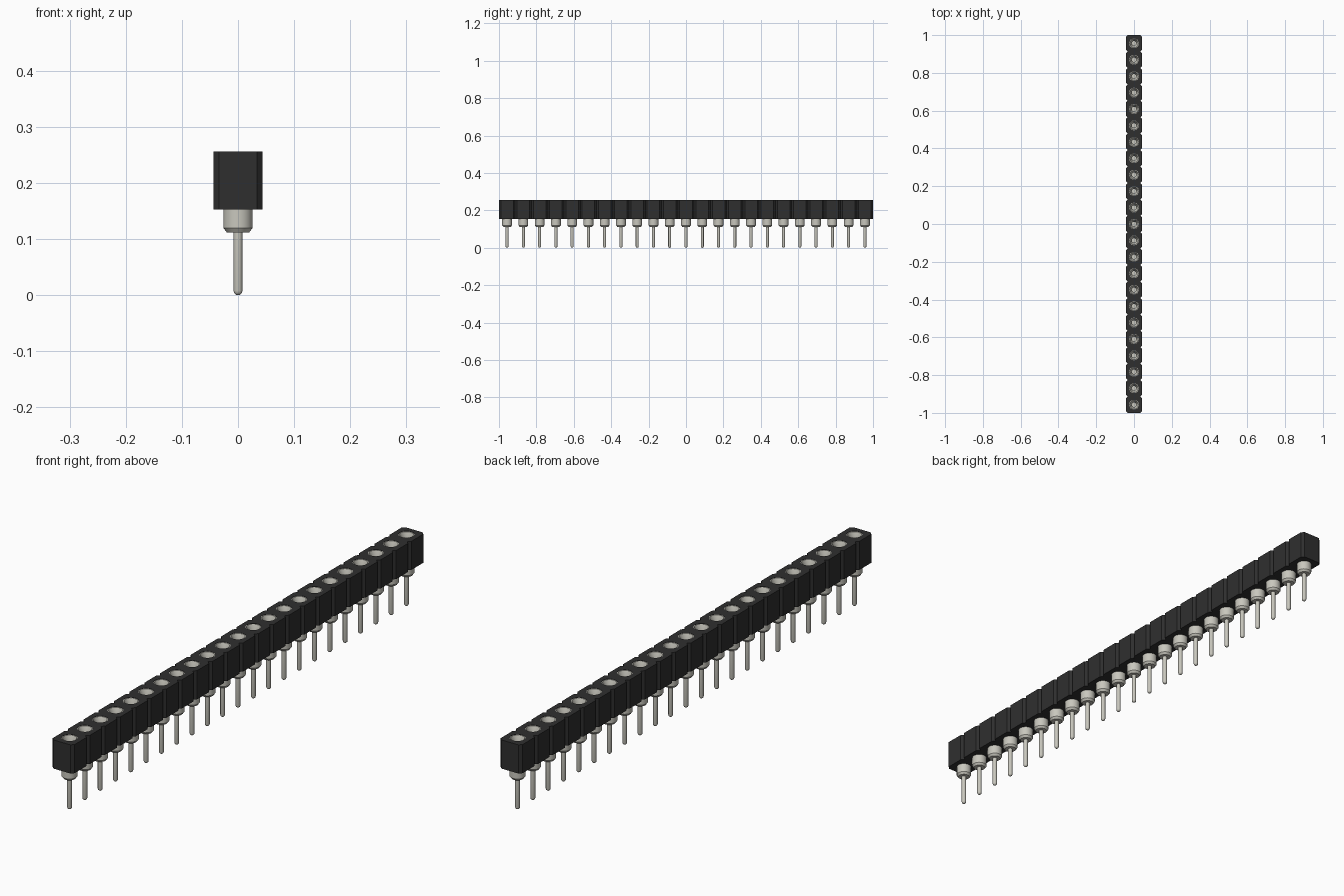
import bpy
import bmesh
import math

COUNT = 23
PITCH = 2 / COUNT
HALF = PITCH / 2
CHAMFER = 0.010
BODY_BOTTOM, BODY_TOP = 0.153, 0.256
SLEEVE_R = 0.026
SIDES = 24

if "Cube" in bpy.data.objects:
    bpy.data.objects.remove(bpy.data.objects["Cube"], do_unlink=True)


def make_material(name, colour, metallic=0.0):
    mat = bpy.data.materials.new(name)
    mat.use_nodes = True
    mat.diffuse_color = (*colour, 1)
    shader = mat.node_tree.nodes["Principled BSDF"]
    shader.inputs["Base Color"].default_value = (*colour, 1)
    shader.inputs["Roughness"].default_value = 0.6
    return mat


def finish(bm, name, mat):
    bmesh.ops.recalc_face_normals(bm, faces=bm.faces[:])
    mesh = bpy.data.meshes.new(name)
    bm.to_mesh(mesh)
    bm.free()
    mesh.materials.append(mat)
    obj = bpy.data.objects.new(name, mesh)
    bpy.context.collection.objects.link(obj)
    return obj


def add_loop(bm, points, z):
    verts = [bm.verts.new((x, y, z)) for x, y in points]
    return [bm.edges.new((v, verts[i - 1])) for i, v in enumerate(verts)]


black = make_material("black plastic", (0.028, 0.028, 0.028))
metal = make_material("pale metal", (0.58, 0.57, 0.51))
centres = [(i - (COUNT - 1) / 2) * PITCH for i in range(COUNT)]

# Housing: notched strip outline with a round hole in every cell, extruded up
right = []
for i, y in enumerate(centres):
    if i == 0:
        right.append((HALF - CHAMFER, y - HALF))
    right += [(HALF, y - HALF + CHAMFER), (HALF, y + HALF - CHAMFER),
              (HALF - CHAMFER, y + HALF)]
outline = right + [(-x, y) for x, y in reversed(right)]

bm = bmesh.new()
edges = add_loop(bm, outline, BODY_BOTTOM)
for y in centres:
    ring = [(SLEEVE_R * math.cos(math.tau * k / SIDES),
             y + SLEEVE_R * math.sin(math.tau * k / SIDES)) for k in range(SIDES)]
    edges += add_loop(bm, ring, BODY_BOTTOM)
bmesh.ops.triangle_fill(bm, edges=edges, use_beauty=True, normal=(0, 0, 1))
extruded = bmesh.ops.extrude_face_region(bm, geom=bm.faces[:], use_keep_orig=True)
top = [g for g in extruded["geom"] if isinstance(g, bmesh.types.BMVert)]
bmesh.ops.translate(bm, verts=top, vec=(0, 0, BODY_TOP - BODY_BOTTOM))
finish(bm, "housing", black)

# Contact: turned profile from the rounded tip up to the funnel socket
profile = [(0, 0), (0.004, 0.001), (0.007, 0.004), (0.008, 0.008), (0.008, 0.112),
           (0.020, 0.112), (SLEEVE_R, 0.120), (SLEEVE_R, 0.255), (0.023, 0.255),
           (0.012, 0.225), (0.012, 0.150), (0, 0.150)]
bm = bmesh.new()
verts = [bm.verts.new((r, 0, z)) for r, z in profile]
edges = [bm.edges.new(pair) for pair in zip(verts, verts[1:])]
bmesh.ops.spin(bm, geom=verts + edges, cent=(0, 0, 0), axis=(0, 0, 1),
               angle=math.tau, steps=SIDES, use_merge=True)
bmesh.ops.remove_doubles(bm, verts=bm.verts[:], dist=0.00005)
pin = finish(bm, "contact_pin_1", metal)
bpy.context.view_layer.objects.active = pin
pin.select_set(True)
bpy.ops.object.shade_smooth_by_angle(angle=math.radians(35))

# Repeat the contact along the strip
for i, y in enumerate(centres):
    if i:
        copy = pin.copy()
        copy.name = f"contact_pin_{i + 1}"
        bpy.context.collection.objects.link(copy)
        copy.location.y = y
pin.location.y = centres[0]
